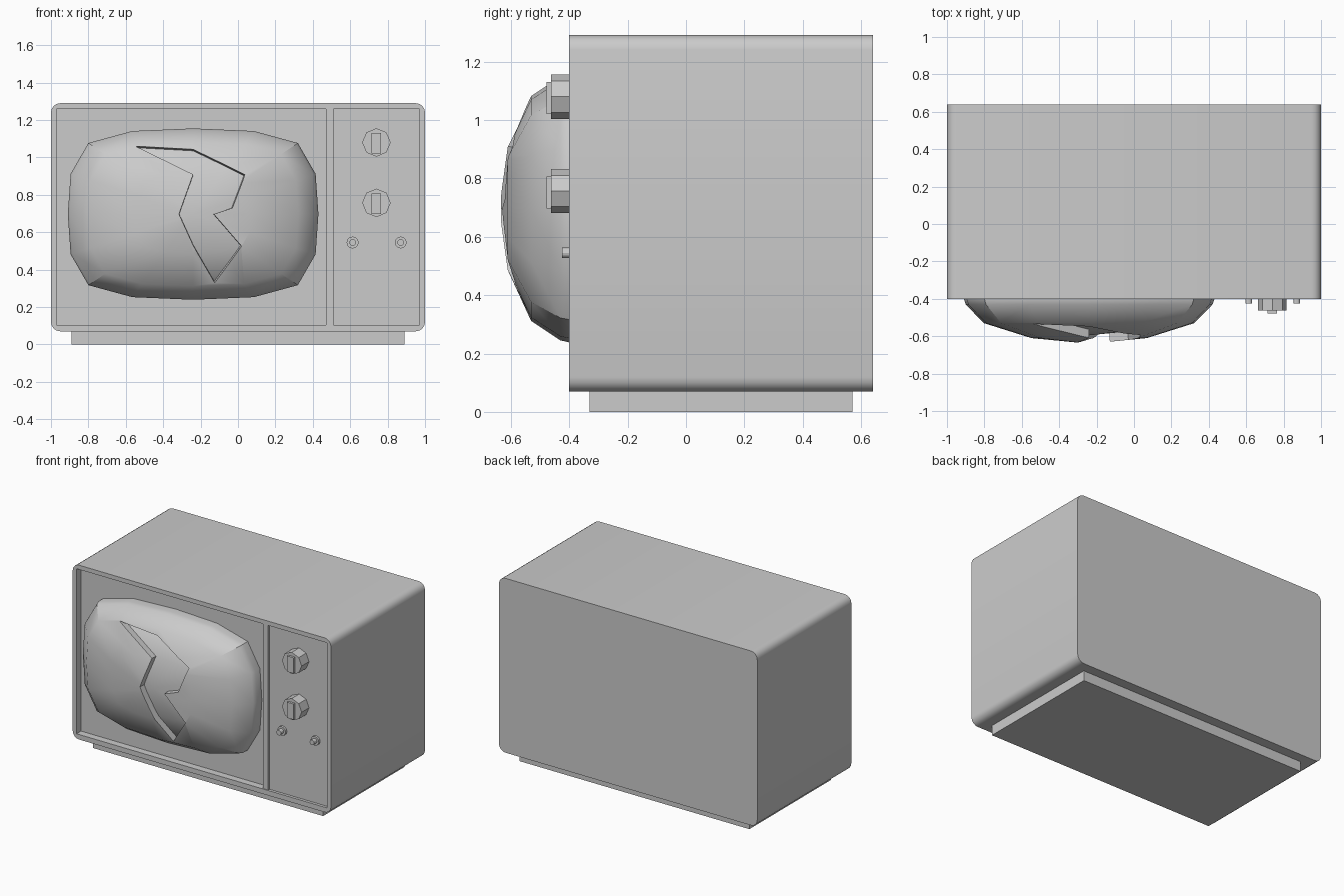
import bpy, bmesh, math
from mathutils import Vector

if "Cube" in bpy.data.objects:
    bpy.data.objects.remove(bpy.data.objects["Cube"])

grey = bpy.data.materials.new("plain grey")
grey.use_nodes = True
grey.diffuse_color = (0.6, 0.6, 0.6, 1)
grey.node_tree.nodes["Principled BSDF"].inputs["Base Color"].default_value = grey.diffuse_color


def loft(name, rings, smooth=None):
    """Skin a list of equal point rings and cap both ends."""
    bm = bmesh.new()
    loops = [[bm.verts.new(p) for p in ring] for ring in rings]
    n = len(loops[0])
    for a, b in zip(loops, loops[1:]):
        for i in range(n):
            j = (i + 1) % n
            bm.faces.new((a[i], a[j], b[j], b[i]))
    bm.faces.new(loops[0])
    if smooth == "dome":
        bmesh.ops.pointmerge(bm, verts=loops[-1], merge_co=sum((v.co for v in loops[-1]), Vector()) / n)
    else:
        bm.faces.new(loops[-1])
    bmesh.ops.recalc_face_normals(bm, faces=bm.faces)
    mesh = bpy.data.meshes.new(name)
    bm.to_mesh(mesh)
    bm.free()
    obj = bpy.data.objects.new(name, mesh)
    bpy.context.collection.objects.link(obj)
    mesh.materials.append(grey)
    return obj


def select(obj):
    bpy.ops.object.select_all(action="DESELECT")
    obj.select_set(True)
    bpy.context.view_layer.objects.active = obj


def smooth(obj, angle=32):
    select(obj)
    bpy.ops.object.shade_smooth_by_angle(angle=math.radians(angle))


def cut(obj, cutter):
    mod = obj.modifiers.new("cut", "BOOLEAN")
    mod.operation, mod.solver, mod.object = "DIFFERENCE", "EXACT", cutter
    select(obj)
    bpy.ops.object.modifier_apply(modifier=mod.name)
    bpy.data.objects.remove(cutter)


def box(name, x0, x1, y0, y1, z0, z1):
    outline = [(x0, y0), (x1, y0), (x1, y1), (x0, y1)]
    return loft(name, [[(x, y, z) for x, y in outline] for z in (z0, z1)])


def disc(name, x, z, radius, y0, y1, sides):
    angles = [2 * math.pi * i / sides for i in range(sides)]
    return loft(name, [[(x + radius * math.cos(a), y, z + radius * math.sin(a)) for a in angles]
                       for y in (y0, y1)])


# Cabinet with rounded long edges
r = 0.05
outline = []
for k, (cx, cz) in enumerate([(1 - r, 1.29 - r), (r - 1, 1.29 - r), (r - 1, 0.07 + r), (1 - r, 0.07 + r)]):
    for i in range(5):
        a = math.pi / 2 * (k + i / 4)
        outline.append((cx + r * math.cos(a), cz + r * math.sin(a)))
cabinet = loft("cabinet", [[(x, y, z) for x, z in outline] for y in (-0.4, 0.64)])

# Stepped recess: screen panel, divider, control panel
steps = [(-0.97, -0.5), (-0.97, -0.35), (0.47, -0.35), (0.47, -0.395),
         (0.51, -0.395), (0.51, -0.38), (0.97, -0.38), (0.97, -0.5)]
cut(cabinet, loft("recess_cutter", [[(x, y, z) for x, y in steps] for z in (0.105, 1.26)]))
smooth(cabinet)

# Plinth
box("base", -0.89, 0.89, -0.33, 0.57, 0, 0.09)

# Bulging screen, with an inner layer behind the broken glass
CX, CZ = -0.24, 0.697
quarter = [(0.67, 0), (0.655, 0.215), (0.56, 0.38), (0.325, 0.444)]
half = quarter + [(0, 0.458)] + [(-x, z) for x, z in reversed(quarter)]
rim = half + [(x, -z) for x, z in reversed(half[1:-1])]


def dome(name, shrink, back):
    profile = [(1, -0.34), (1, -0.4), (0.985, -0.43), (0.84, -0.53), (0.46, -0.61), (0.01, -0.64)]
    return loft(name, [[(CX + x * s * shrink, y + back, CZ + z * s * shrink) for x, z in rim]
                       for s, y in profile], "dome")


screen = dome("screen", 1, 0)
inner = dome("screen_inner", 0.97, 0.045)

# Jagged break in the glass, tapering inward
crack = [(-0.56, 1.075), (-0.24, 1.055), (0.04, 0.91), (-0.03, 0.73), (-0.13, 0.697),
         (0.02, 0.525), (-0.12, 0.315), (-0.24, 0.53), (-0.315, 0.697), (-0.24, 0.91)]
cut(screen, loft("crack_cutter", [[(CX + (x - CX) * s, y, CZ + (z - CZ) * s) for x, z in crack]
                                  for s, y in ((1.04, -0.7), (0.92, -0.45))]))
smooth(screen)
smooth(inner)

# Tuning dials with grips
for label, z in (("upper", 1.08), ("lower", 0.757)):
    disc(label + "_dial", 0.74, z, 0.076, -0.37, -0.462, 8)
    box(label + "_dial_grip", 0.715, 0.765, -0.478, -0.45, z - 0.06, z + 0.05)

# Small push buttons with collars
for label, x in (("right", 0.613), ("left", 0.87)):
    disc(label + "_button_collar", x, 0.545, 0.032, -0.37, -0.395, 12)
    disc(label + "_button", x, 0.545, 0.018, -0.37, -0.425, 12)
